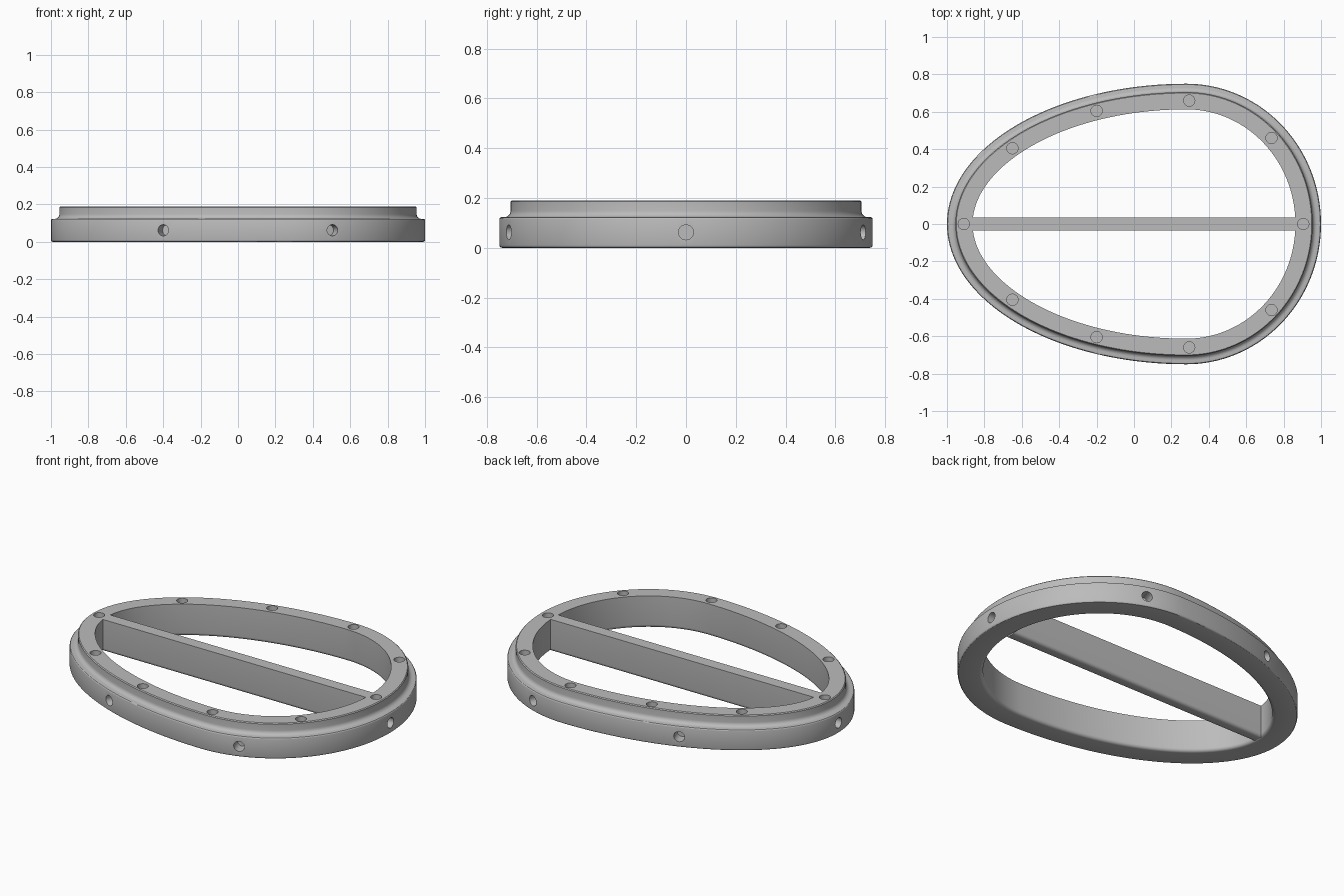
import bpy, bmesh
from math import cos, sin, pi, hypot, radians
from mathutils import Vector, Matrix

cube = bpy.data.objects.get("Cube")
if cube:
    bpy.data.objects.remove(cube, do_unlink=True)

grey = bpy.data.materials.new("satin_grey")
grey.use_nodes = True
grey.diffuse_color = (0.5, 0.5, 0.5, 1)
grey.node_tree.nodes["Principled BSDF"].inputs["Base Color"].default_value = grey.diffuse_color

CENTRE, NARROW, BLUNT, HALF_WIDTH = 0.28, 1.28, 0.72, 0.75
HEIGHT, WALL, HOLE = 0.19, 0.137, 0.03


def egg(t):
    """Point and outward normal on the egg outline (two joined half ellipses)."""
    a = BLUNT if cos(t) > 0 else NARROW
    normal = Vector((cos(t) / a, sin(t) / HALF_WIDTH, 0)).normalized()
    return Vector((CENTRE + a * cos(t), HALF_WIDTH * sin(t), 0)), normal


def arc(x, z, r, start, end, steps=5):
    angles = [radians(start + (end - start) * i / steps) for i in range(steps + 1)]
    return [(x + r * cos(a), z + r * sin(a)) for a in angles]


def make_object(name, bm):
    bmesh.ops.recalc_face_normals(bm, faces=bm.faces)
    mesh = bpy.data.meshes.new(name)
    bm.to_mesh(mesh)
    bm.free()
    mesh.materials.append(grey)
    obj = bpy.data.objects.new(name, mesh)
    bpy.context.collection.objects.link(obj)
    return obj


def smooth(obj):
    bpy.ops.object.select_all(action='DESELECT')
    obj.select_set(True)
    bpy.context.view_layer.objects.active = obj
    bpy.ops.object.shade_smooth_by_angle(angle=radians(30))


# Ring: stepped wall section (inset from outline, height) swept round the egg
section = arc(0.01, 0.01, 0.01, 270, 180, 3)
section += arc(0.008, 0.115, 0.008, 180, 90, 3)
section += arc(0.02, 0.148, 0.025, 270, 360)
section += [(0.045, HEIGHT - 0.005), (0.05, HEIGHT), (WALL, HEIGHT)]
section += arc(WALL - 0.02, 0.02, 0.02, 0, -90)

bm = bmesh.new()
STEPS = 160
loops = []
for i in range(STEPS):
    point, normal = egg(2 * pi * i / STEPS)
    loops.append([bm.verts.new(point - normal * inset + Vector((0, 0, z)))
                  for inset, z in section])
for i, loop in enumerate(loops):
    after = loops[(i + 1) % STEPS]
    for j in range(len(section)):
        k = (j + 1) % len(section)
        bm.faces.new((loop[j], after[j], after[k], loop[k]))
ring = make_object("egg_ring", bm)

# Blind screw holes: drills for the top face and the outer wall
drills = bmesh.new()


def drill(centre, axis, depth):
    turn = Vector((0, 0, 1)).rotation_difference(axis).to_matrix().to_4x4()
    bmesh.ops.create_cone(drills, cap_ends=True, segments=32, radius1=HOLE,
                          radius2=HOLE, depth=2 * depth,
                          matrix=Matrix.Translation(centre) @ turn)


def on_both_sides(points):
    return [(x, y * s) for x, y in points for s in (1, -1)]


top_holes = [(-0.91, 0), (0.905, 0)]
top_holes += on_both_sides([(-0.65, 0.405), (-0.2, 0.605), (0.295, 0.66), (0.735, 0.46)])
for x, y in top_holes:
    drill(Vector((x, y, HEIGHT)), Vector((0, 0, 1)), 0.05)

side_holes = [(-1, 0), (1, 0)] + on_both_sides([(-0.4, 0.636), (0.505, 0.712)])
for x, y in side_holes:
    a = BLUNT if x > CENTRE else NARROW
    normal = Vector(((x - CENTRE) / a ** 2, y / HALF_WIDTH ** 2, 0)).normalized()
    drill(Vector((x, y, 0.062)), normal, 0.07)

cutter = make_object("hole_cutter", drills)
cutter.hide_render = True
cut = ring.modifiers.new("holes", 'BOOLEAN')
cut.object = cutter
cut.operation = 'DIFFERENCE'
cut.solver = 'EXACT'
bpy.context.view_layer.objects.active = ring
bpy.ops.object.modifier_apply(modifier=cut.name)
bpy.data.objects.remove(cutter, do_unlink=True)
smooth(ring)

# Cross bar spanning the opening, with rounded lower edges
bm = bmesh.new()
left, right = -0.868, 0.866
bmesh.ops.create_cube(bm, size=1)
bmesh.ops.scale(bm, vec=(right - left, 0.07, HEIGHT), verts=bm.verts)
bmesh.ops.translate(bm, vec=((left + right) / 2, 0, HEIGHT / 2), verts=bm.verts)
lower = [e for e in bm.edges
         if all(v.co.z < 0.01 for v in e.verts) and e.calc_length() > 1]
bmesh.ops.bevel(bm, geom=lower, offset=0.02, segments=5, profile=0.5, affect='EDGES')
smooth(make_object("cross_bar", bm))
